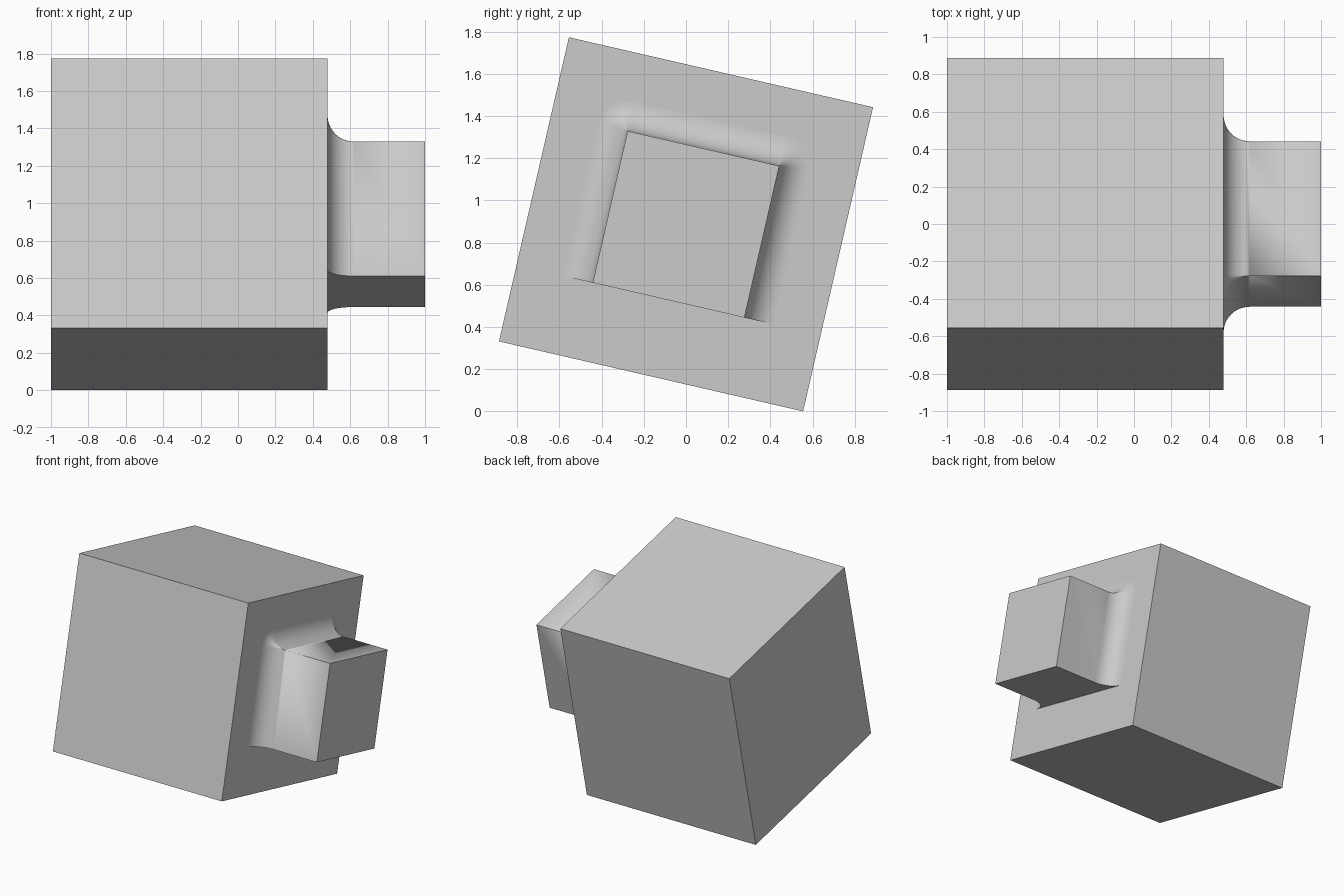
import bpy, bmesh, math
from mathutils import Matrix

if "Cube" in bpy.data.objects:
    bpy.data.objects.remove(bpy.data.objects["Cube"], do_unlink=True)

HALF, WALL = 0.74, 0.479          # body half width, x of its right face
PEG, FILLET, STEPS = 0.369, 0.14, 12
TILT = math.radians(-12.95)
PLACE = Matrix.Translation((0, 0, 0.887)) @ Matrix.Rotation(TILT, 4, 'X')

grey = bpy.data.materials.new("light grey")
grey.use_nodes = True
COLOUR = (0.6, 0.6, 0.6, 1)
grey.diffuse_color = COLOUR
grey.node_tree.nodes["Principled BSDF"].inputs["Base Color"].default_value = COLOUR


def finish(name, bm):
    bmesh.ops.remove_doubles(bm, verts=bm.verts, dist=1e-5)
    bmesh.ops.recalc_face_normals(bm, faces=bm.faces)
    mesh = bpy.data.meshes.new(name)
    bm.to_mesh(mesh)
    bm.free()
    obj = bpy.data.objects.new(name, mesh)
    bpy.context.collection.objects.link(obj)
    mesh.materials.append(grey)
    mesh.transform(PLACE)
    return obj


def outline(x, offset):
    """Open outline of the peg: right side, top and left side, with round corners."""
    pts = [(x, PEG + offset, -PEG)]
    for side, start in ((1, 0), (-1, math.pi / 2)):
        for i in range(STEPS + 1):
            a = start + math.pi / 2 * i / STEPS
            pts.append((x, side * PEG + offset * math.cos(a), PEG + offset * math.sin(a)))
    pts.append((x, -PEG - offset, -PEG))
    return pts


# Body block
bm = bmesh.new()
bmesh.ops.create_cube(bm, size=1)
bmesh.ops.scale(bm, vec=(WALL + 1, 2 * HALF, 2 * HALF), verts=bm.verts)
bmesh.ops.translate(bm, vec=((WALL - 1) / 2, 0, 0), verts=bm.verts)
finish("body_block", bm)

# Peg with a concave fillet on three sides and a flat underside
bm = bmesh.new()
levels = []
for i in range(STEPS + 1):
    a = math.pi / 2 * i / STEPS
    levels.append((WALL + FILLET * (1 - math.cos(a)), FILLET * (1 - math.sin(a))))
levels.append((1, 0))
rings = [[bm.verts.new(p) for p in outline(x, o)] for x, o in levels]
for low, high in zip(rings, rings[1:]):
    for j in range(len(low) - 1):
        bm.faces.new((low[j], low[j + 1], high[j + 1], high[j]))
bm.faces.new(rings[-1])
bm.faces.new([r[0] for r in rings] + [r[-1] for r in reversed(rings)])
peg = finish("filleted_peg", bm)

# Smooth fillet, crisp block edges
bpy.ops.object.select_all(action='DESELECT')
peg.select_set(True)
bpy.context.view_layer.objects.active = peg
bpy.ops.object.shade_smooth_by_angle(angle=math.radians(30))
